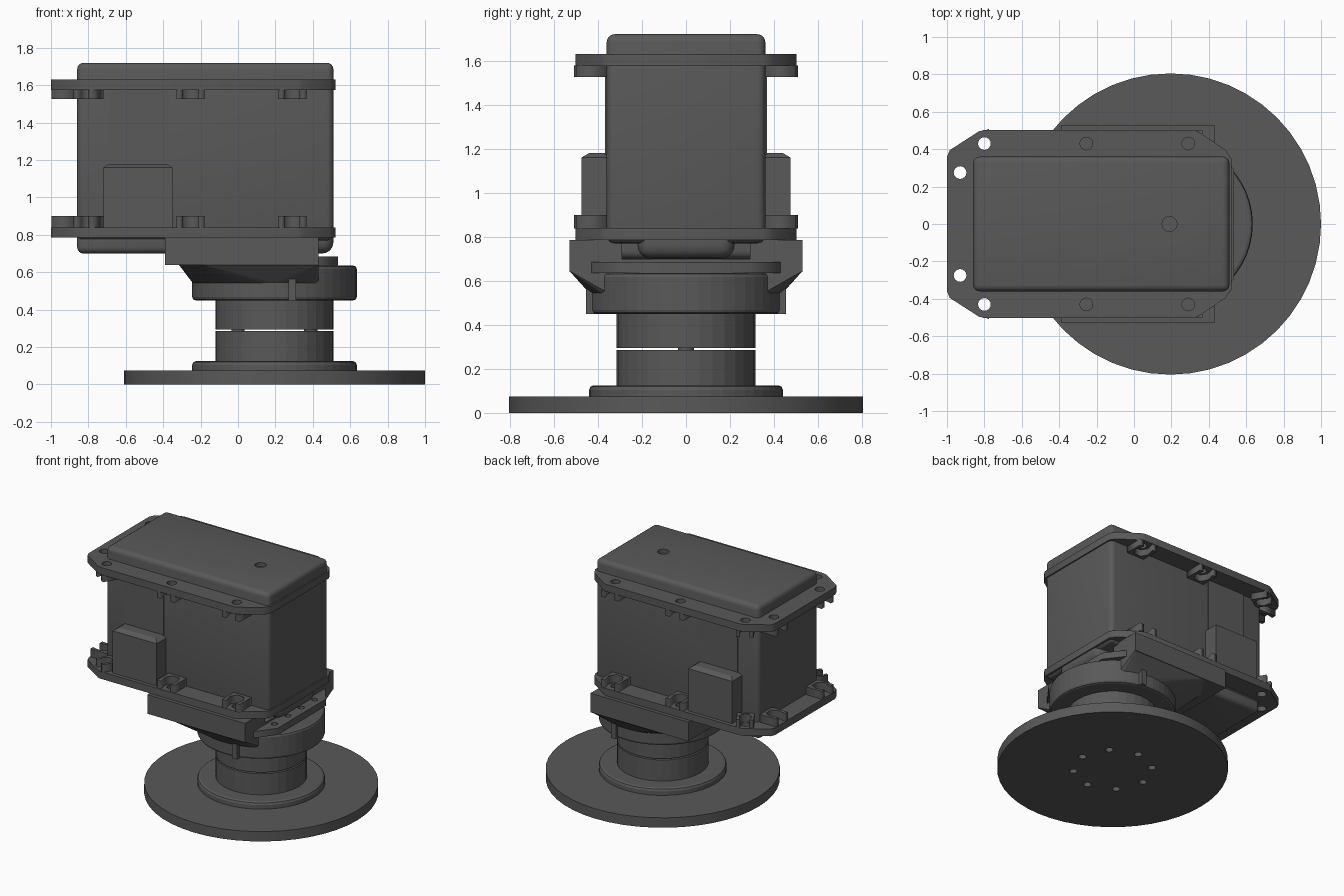
import bpy, bmesh
from math import sin, cos, pi, radians

if "Cube" in bpy.data.objects:
    bpy.data.objects.remove(bpy.data.objects["Cube"])

mat = bpy.data.materials.new("dark_grey")
mat.diffuse_color = (0.1, 0.1, 0.1, 1)
mat.use_nodes = True
mat.node_tree.nodes["Principled BSDF"].inputs["Base Color"].default_value = mat.diffuse_color
CX = 0.195  # axis of the round parts


def add(name, mesh):
    ob = bpy.data.objects.new(name, mesh)
    mesh.materials.append(mat)
    bpy.context.collection.objects.link(ob)
    return ob


def from_bm(name, bm):
    bmesh.ops.recalc_face_normals(bm, faces=bm.faces[:])
    me = bpy.data.meshes.new(name)
    bm.to_mesh(me)
    bm.free()
    return add(name, me)


def circle(x, y, r, n=16):
    return [(x + r * cos(2 * pi * i / n), y + r * sin(2 * pi * i / n)) for i in range(n)]


def plate(name, loops, z0, z1):
    """Flat plate: the first loop is the outline, the others are holes."""
    cu = bpy.data.curves.new(name, 'CURVE')
    cu.dimensions = '2D'
    cu.fill_mode = 'BOTH'
    cu.extrude = (z1 - z0) / 2
    for pts in loops:
        s = cu.splines.new('POLY')
        s.points.add(len(pts) - 1)
        for p, (x, y) in zip(s.points, pts):
            p.co = (x, y, 0, 1)
        s.use_cyclic_u = True
    tmp = bpy.data.objects.new("tmp", cu)
    bpy.context.collection.objects.link(tmp)
    me = bpy.data.meshes.new_from_object(tmp.evaluated_get(bpy.context.evaluated_depsgraph_get()))
    bpy.data.objects.remove(tmp)
    me.name = name
    ob = add(name, me)
    ob.location.z = (z0 + z1) / 2
    return ob


def box(name, x0, x1, y0, y1, z0, z1, bevel=0, seg=4):
    bm = bmesh.new()
    bmesh.ops.create_cube(bm, size=1)
    for v in bm.verts:
        v.co = ((x0 + x1) / 2 + v.co.x * (x1 - x0),
                (y0 + y1) / 2 + v.co.y * (y1 - y0),
                (z0 + z1) / 2 + v.co.z * (z1 - z0))
    if bevel:
        bmesh.ops.bevel(bm, geom=bm.edges[:], offset=bevel, segments=seg,
                        profile=0.5, affect='EDGES')
    return from_bm(name, bm)


def lathe(name, profile, n, x=CX, y=0):
    """Closed turned solid from (radius, z) points."""
    bm = bmesh.new()
    rings = [[bm.verts.new((px, py, z)) for px, py in circle(x, y, r, n)] for r, z in profile]
    for a, b in zip(rings, rings[1:]):
        for i in range(n):
            j = (i + 1) % n
            bm.faces.new((a[i], a[j], b[j], b[i]))
    bm.faces.new(rings[0])
    bm.faces.new(rings[-1])
    return from_bm(name, bm)


def smooth(ob, angle=35):
    bpy.ops.object.select_all(action='DESELECT')
    ob.select_set(True)
    bpy.context.view_layer.objects.active = ob
    bpy.ops.object.shade_smooth_by_angle(angle=radians(angle))


# base disc with a ring of screw holes
plate("base_disc", [circle(CX, 0, 0.805, 48)] +
      [circle(*p, 0.028, 12) for p in circle(CX, 0, 0.275, 8)], 0, 0.075)

# turned hubs and bearing ring
lathe("base_flange", [(0.44, 0.07), (0.44, 0.105), (0.434, 0.119), (0.42, 0.125)], 48)
lathe("lower_hub", [(0.315, 0.12), (0.315, 0.285)], 32)
lathe("upper_hub", [(0.315, 0.295), (0.315, 0.46)], 32)
for s in (-1, 1):
    lathe("hub_pin", [(0.036, 0.28), (0.036, 0.3)], 12, x=CX + s * 0.195)
lathe("bearing_ring", [(0.422, 0.45), (0.435, 0.455), (0.44, 0.468), (0.44, 0.618),
                       (0.435, 0.63), (0.422, 0.635)], 48)
for s in (-1, 1):
    box("ring_rib", 0.27, 0.31, s * 0.435 - 0.02, s * 0.435 + 0.02, 0.45, 0.565)

# flared transition from ring to bracket
bm = bmesh.new()
for x, y in circle(CX, 0, 0.435, 48):
    bm.verts.new((min(x, 0.43), y, 0.54))
for x, y in ((-0.32, 0.36), (-0.2, 0.53), (0.43, 0.53)):
    for s in (-1, 1):
        bm.verts.new((x, s * y, 0.645))
bmesh.ops.remove_doubles(bm, verts=bm.verts[:], dist=0.0001)
res = bmesh.ops.convex_hull(bm, input=bm.verts[:])
bmesh.ops.delete(bm, geom=[v for v in bm.verts if not v.link_faces], context='VERTS')
from_bm("bracket_flare", bm)

# bracket: floor, side rails and front tab
box("bracket_floor", -0.39, 0.43, -0.53, 0.53, 0.64, 0.70)
for s in (-1, 1):
    y0, y1 = sorted((s * 0.29, s * 0.53))
    box("bracket_rail", -0.39, 0.43, y0, y1, 0.69, 0.785)
plate("bracket_tab", [[(0.3, -0.43), (0.43, -0.43), (0.535, -0.29), (0.535, 0.29),
                       (0.43, 0.43), (0.3, 0.43)]] +
      [circle(0.475, y, 0.022, 12) for y in (-0.24, -0.08, 0.08, 0.24)], 0.635, 0.685)

# gearbox body with a dimple in its lid
body = box("body", -0.86, 0.51, -0.36, 0.36, 0.77, 1.72, 0.035)
cutter = lathe("dimple_cutter", [(0.04, 1.69), (0.04, 1.8)], 20, x=0.19)
mod = body.modifiers.new("dimple", 'BOOLEAN')
mod.operation = 'DIFFERENCE'
mod.object = cutter
bpy.context.view_layer.objects.active = body
bpy.ops.object.modifier_apply(modifier="dimple")
bpy.data.objects.remove(cutter)
smooth(body)

# bottom pan, wide at the back and narrow over the bracket
smooth(box("pan_rear", -0.86, -0.36, -0.345, 0.345, 0.70, 0.84, 0.035))
smooth(box("pan_front", -0.5, 0.51, -0.22, 0.22, 0.70, 0.86, 0.06))

# two mounting flanges with bolt holes
half = [(-1, 0.36), (-0.985, 0.395), (-0.83, 0.495), (-0.8, 0.503), (0.32, 0.503),
        (0.35, 0.49), (0.49, 0.395), (0.52, 0.35)]
outline = half + [(x, -y) for x, y in reversed(half)]
spots = [(-0.93, 0.275, 90, 0.95), (-0.8, 0.43, 31, 0.8), (-0.255, 0.43, 0, 1), (0.29, 0.43, 0, 1)]
holes = [circle(x, s * y, 0.034) for x, y, _, _ in spots for s in (-1, 1)]
plate("upper_flange", [outline] + holes, 1.575, 1.63)
plate("lower_flange", [outline] + holes, 0.785, 0.84)

# U-shaped nut pockets facing each other on both flanges
U = [(-0.075, 0.07), (-0.075, -0.07), (0.075, -0.07), (0.075, 0.07), (0.04, 0.07),
     (0.056, 0), (0.03, -0.047), (-0.03, -0.047), (-0.056, 0), (-0.04, 0.07)]
for x, y, deg, k in spots:
    c, d = cos(radians(deg)) * k, sin(radians(deg)) * k
    for s in (-1, 1):
        pts = [(x + u * c - v * d, s * (y + u * d + v * c)) for u, v in U]
        plate("upper_nut_pocket", [pts], 1.525, 1.577)
        plate("lower_nut_pocket", [pts], 0.838, 0.90)

# side covers and connector boxes
for s in (-1, 1):
    y0, y1 = sorted((s * 0.35, s * 0.367))
    box("side_cover", -0.69, -0.37, y0, y1, 1.15, 1.58)
    bm = bmesh.new()
    for x0, x1, yo, z in ((-0.72, -0.35, 0.475, 0.83), (-0.72, -0.35, 0.475, 1.16),
                          (-0.69, -0.38, 0.44, 1.18)):
        for x in (x0, x1):
            for y in (0.35, yo):
                bm.verts.new((x, s * y, z))
    bmesh.ops.convex_hull(bm, input=bm.verts[:])
    from_bm("connector_box", bm)
